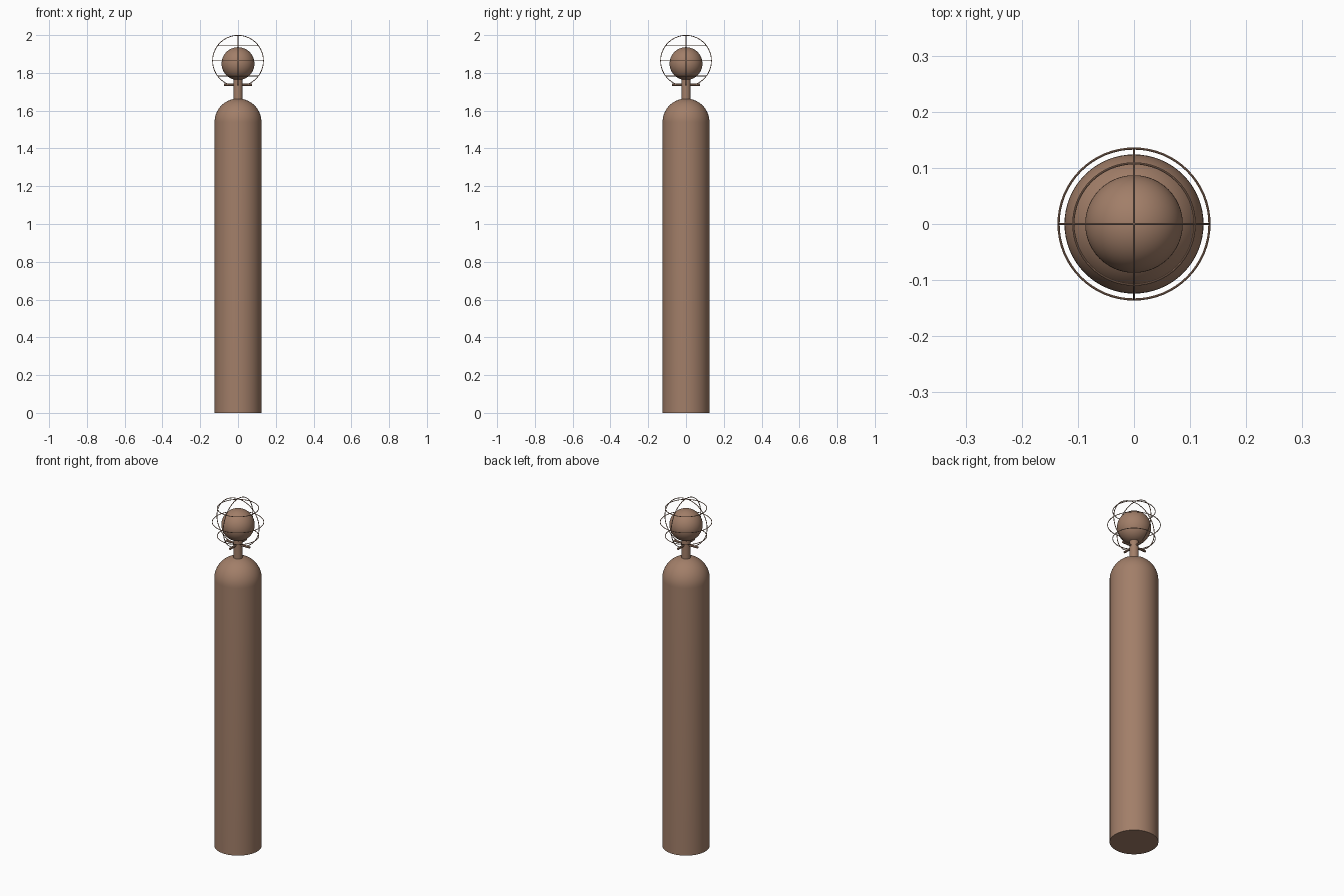
import bpy, bmesh, math
from mathutils import Vector

if "Cube" in bpy.data.objects:
    bpy.data.objects.remove(bpy.data.objects["Cube"])

brown = bpy.data.materials.new("warm brown")
brown.diffuse_color = (0.36, 0.21, 0.14, 1)
brown.use_nodes = True
brown.node_tree.nodes["Principled BSDF"].inputs["Base Color"].default_value = brown.diffuse_color


def finish(name, bm, smooth=True):
    bmesh.ops.recalc_face_normals(bm, faces=bm.faces)
    me = bpy.data.meshes.new(name)
    bm.to_mesh(me)
    bm.free()
    ob = bpy.data.objects.new(name, me)
    bpy.context.collection.objects.link(ob)
    me.materials.append(brown)
    bpy.ops.object.select_all(action='DESELECT')
    ob.select_set(True)
    bpy.context.view_layer.objects.active = ob
    if smooth:
        bpy.ops.object.shade_smooth_by_angle(angle=math.radians(40))
    return ob


def lathe(name, profile, steps=64):
    bm = bmesh.new()
    vs = [bm.verts.new((r, 0, z)) for r, z in profile]
    es = [bm.edges.new(p) for p in zip(vs, vs[1:])]
    bmesh.ops.spin(bm, geom=vs + es, cent=(0, 0, 0), axis=(0, 0, 1),
                   angle=2 * math.pi, steps=steps)
    bmesh.ops.remove_doubles(bm, verts=bm.verts, dist=1e-5)
    return finish(name, bm)


def wire(name, points, radius, closed=False):
    cu = bpy.data.curves.new(name, 'CURVE')
    cu.dimensions = '3D'
    cu.bevel_depth = radius
    cu.bevel_resolution = 2
    cu.use_fill_caps = True
    sp = cu.splines.new('POLY')
    sp.points.add(len(points) - 1)
    for p, co in zip(sp.points, points):
        p.co = (*co, 1)
    sp.use_cyclic_u = closed
    tmp = bpy.data.objects.new(name, cu)
    bpy.context.collection.objects.link(tmp)
    bm = bmesh.new()
    bm.from_mesh(tmp.to_mesh())
    tmp.to_mesh_clear()
    bpy.data.objects.remove(tmp)
    return finish(name, bm)


# Tall round body with a hemispherical top
R, SHOULDER = 0.124, 1.54
dome = [(R * math.cos(a), SHOULDER + R * math.sin(a))
        for a in (math.pi / 2 * i / 16 for i in range(16))]
lathe("body", [(0, 0), (R, 0)] + dome + [(0, SHOULDER + R)])

# Neck
lathe("neck", [(0, 1.65), (0.024, 1.65), (0.024, 1.78), (0, 1.78)], 32)

# Ball
ball = [(0.087 * math.sin(math.pi * i / 32), 1.849 - 0.087 * math.cos(math.pi * i / 32))
        for i in range(33)]
lathe("ball", ball, 48)

# Cage of thin wire around the ball
CR, CZ, W = 0.1345, 1.864, 0.002
for i, dz in enumerate((-0.08, 0, 0.08)):
    r = math.sqrt(CR ** 2 - dz ** 2)
    ring = [(r * math.cos(t), r * math.sin(t), CZ + dz)
            for t in (2 * math.pi * k / 64 for k in range(64))]
    wire(f"cage_ring_{i + 1}", ring, W, True)

# Upright hoops stop at the support arms
low = -math.asin(0.126 / CR)
for i, d in enumerate((Vector((1, 0, 0)), Vector((0, 1, 0)))):
    angles = [low + (math.pi - 2 * low) * k / 64 for k in range(65)]
    hoop = [d * CR * math.cos(t) + Vector((0, 0, CZ + CR * math.sin(t))) for t in angles]
    wire(f"cage_hoop_{i + 1}", hoop, W)
    # Support arm through the neck
    wire(f"support_arm_{i + 1}", [d * -0.075 + Vector((0, 0, 1.737)),
                                  d * 0.075 + Vector((0, 0, 1.737))], 0.006)
